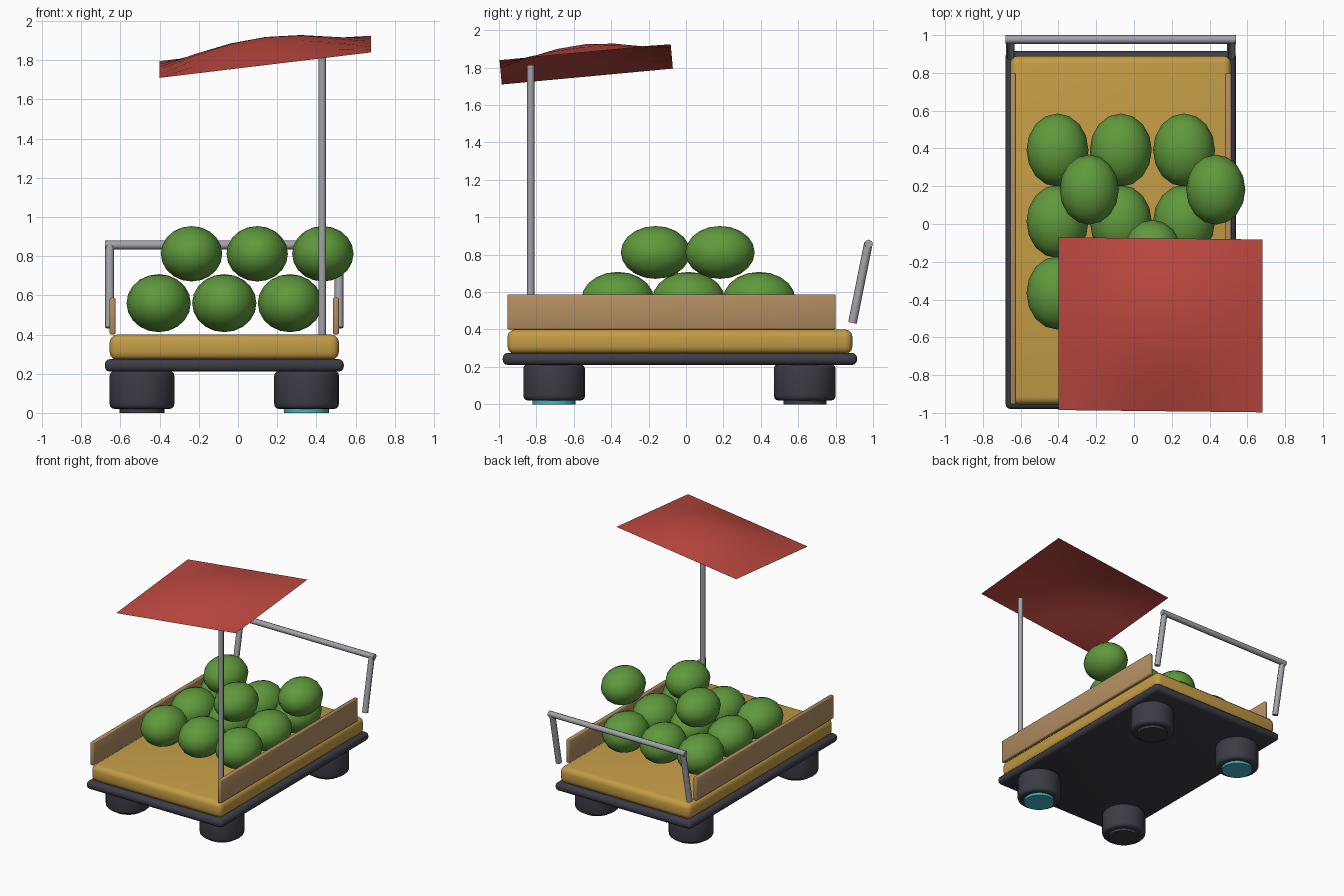
import bpy, math
from mathutils import Vector

cube = bpy.data.objects.get("Cube")
if cube:
    bpy.data.objects.remove(cube, do_unlink=True)


def material(name, r, g, b):
    m = bpy.data.materials.new(name)
    m.use_nodes = True
    m.diffuse_color = (r, g, b, 1)
    node = next(n for n in m.node_tree.nodes if n.type == 'BSDF_PRINCIPLED')
    node.inputs["Base Color"].default_value = (r, g, b, 1)
    return m


mustard = material("mustard", 0.55, 0.33, 0.06)
charcoal = material("charcoal", 0.045, 0.045, 0.062)
wood = material("tan wood", 0.45, 0.27, 0.12)
metal = material("grey metal", 0.36, 0.37, 0.40)
red = material("canopy red", 0.51, 0.065, 0.05)
green = material("melon green", 0.115, 0.32, 0.045)
teal = material("teal", 0.05, 0.47, 0.56)


def finish(name, mat, bevel=0, segments=3):
    ob = bpy.context.object
    ob.name = name
    ob.data.materials.append(mat)
    if bevel:
        mod = ob.modifiers.new("round", 'BEVEL')
        mod.width, mod.segments = bevel, segments
        mod.limit_method = 'ANGLE'
        mod.angle_limit = math.radians(40)
        bpy.ops.object.modifier_apply(modifier="round")
    bpy.ops.object.shade_smooth_by_angle(angle=math.radians(46))
    return ob


def box(name, mat, lo, hi, bevel, segments=3):
    lo, hi = Vector(lo), Vector(hi)
    bpy.ops.mesh.primitive_cube_add(size=1, location=(lo + hi) / 2)
    bpy.context.object.scale = hi - lo
    bpy.ops.object.transform_apply(location=False, rotation=False, scale=True)
    return finish(name, mat, bevel, segments)


def rod(name, mat, a, b, radius, sides=8, bevel=0):
    a, b = Vector(a), Vector(b)
    bpy.ops.mesh.primitive_cylinder_add(vertices=sides, radius=radius, depth=(b - a).length,
                                        location=(a + b) / 2)
    bpy.context.object.rotation_euler = (b - a).to_track_quat('Z', 'Y').to_euler()
    return finish(name, mat, bevel)


MID = -0.07  # cart centre line

# Cart body
box("chassis", charcoal, (-0.68, -0.98, 0.21), (0.54, 0.915, 0.275), 0.028)
box("deck", mustard, (-0.655, -0.955, 0.27), (0.515, 0.89, 0.40), 0.04)
for side, label in ((-1, "right"), (1, "left")):
    x = MID + side * 0.57
    box(label + "_side_board", wood, (x - 0.015, -0.955, 0.40), (x + 0.015, 0.80, 0.588), 0.008, 2)

# Wheel pods with round pads; one diagonal pair of pads is teal
for x, side in ((-0.49, "right"), (0.35, "left")):
    for y, end in ((-0.705, "front"), (0.635, "back")):
        name = end + "_" + side
        rod(name + "_wheel", charcoal, (x, y, 0.02), (x, y, 0.215), 0.165, 24, 0.025)
        pad = teal if (side == "left") == (end == "front") else charcoal
        rod(name + "_wheel_pad", pad, (x, y, 0), (x, y, 0.03), 0.115, 24)

# Push handle
for side, label in ((-1, "right"), (1, "left")):
    x = MID + side * 0.585
    rod(label + "_handle_post", metal, (x, 0.89, 0.435), (x, 0.975, 0.86), 0.023)
rod("handle_bar", metal, (-0.68, 0.977, 0.857), (0.54, 0.977, 0.857), 0.023)

# Canopy pole and billowing cloth
rod("canopy_pole", metal, (0.43, -0.83, 0.39), (0.43, -0.83, 1.815), 0.02)
bpy.ops.mesh.primitive_grid_add(x_subdivisions=6, y_subdivisions=6, size=1)
canopy = bpy.context.object
for v in canopy.data.vertices:
    s, t = v.co.x + 0.5, v.co.y + 0.5
    billow = 0.1 * math.sin(math.pi * s) * math.sin(math.pi * t)
    v.co = (-0.40 + 1.08 * s, -0.985 + 0.915 * t - 0.012 * s,
            1.71 + 0.13 * s + 0.085 * t + billow)
finish("canopy", red)


# Melon pile
def melon(name, x, y, z, size):
    bpy.ops.mesh.primitive_uv_sphere_add(segments=16, ring_count=10, radius=1, location=(x, y, z))
    bpy.context.object.scale = [size * r for r in (0.164, 0.194, 0.148)]
    finish(name, green)


for col in range(3):
    x = MID + (col - 1) * 0.335
    for row in range(3):
        melon(f"lower_melon_{col}_{row}", x, 0.013 + (row - 1) * 0.378, 0.56, 1)
    # upper layer alternates between the two gaps
    melon(f"upper_melon_{col}", x + 0.168, -0.163 if col == 1 else 0.182, 0.812, 0.955)
